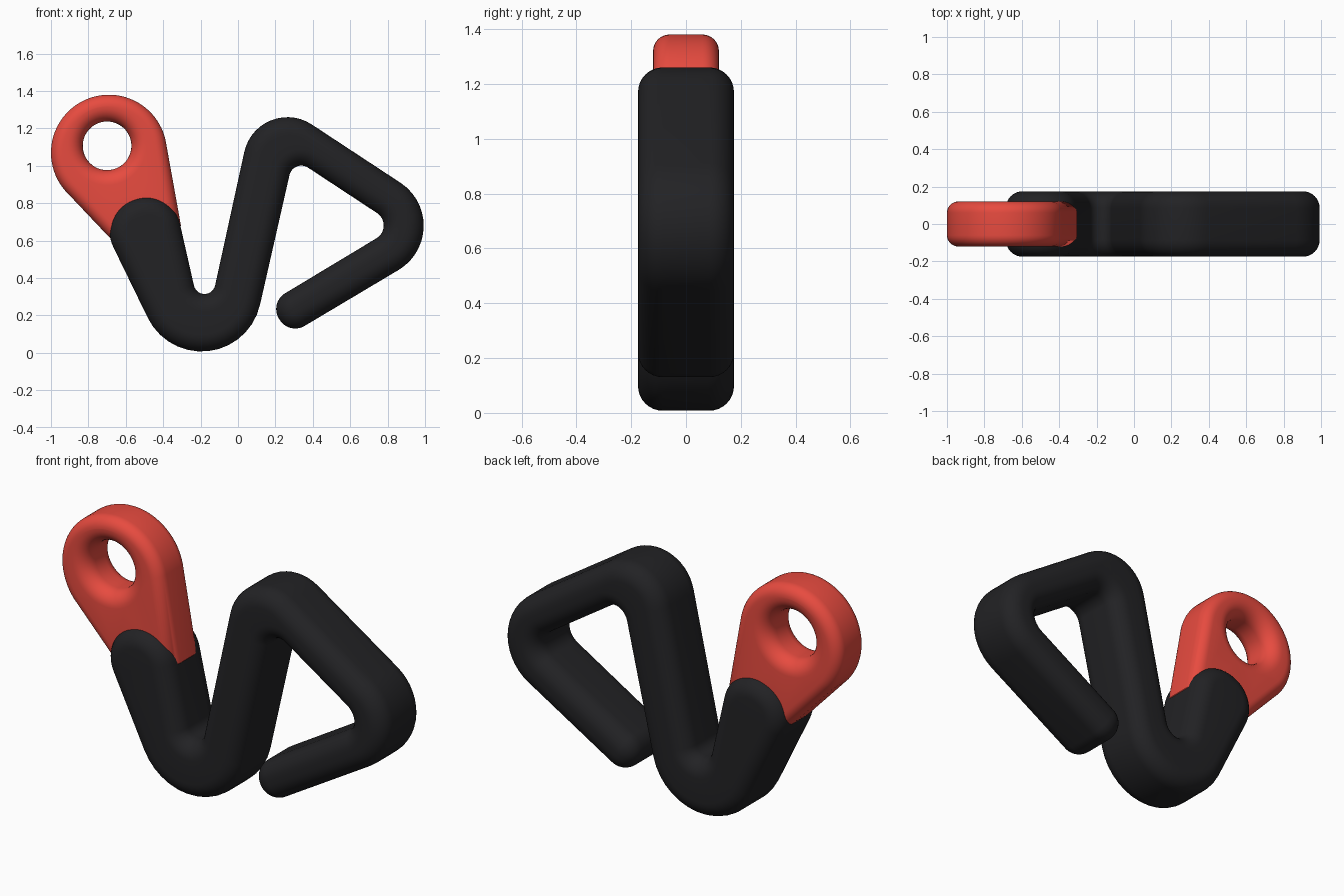
import bpy, bmesh
from math import sin, cos, pi, radians, tan
from mathutils import Vector

if "Cube" in bpy.data.objects:
    bpy.data.objects.remove(bpy.data.objects["Cube"])


def rounded(corners, steps=14):
    """Closed outline (x, z) from corners given as x, z, fillet radius."""
    out = []
    for i, (x, z, r) in enumerate(corners):
        p = Vector((x, z))
        if r == 0:
            out.append(p)
            continue
        a = (Vector(corners[i - 1][:2]) - p).normalized()
        b = (Vector(corners[(i + 1) % len(corners)][:2]) - p).normalized()
        half = a.angle(b) / 2
        centre = p + (a + b).normalized() * (r / sin(half))
        start = p + a * (r / tan(half)) - centre
        end = p + b * (r / tan(half)) - centre
        sweep = pi - 2 * half
        for k in range(steps + 1):
            t = k / steps
            out.append(centre + (start * sin((1 - t) * sweep) + end * sin(t * sweep)) / sin(sweep))
    return out


def inset(pts, d):
    """Move a closed outline by d along its mitred inner normals."""
    n = len(pts)
    area = sum(pts[i - 1].x * pts[i].y - pts[i].x * pts[i - 1].y for i in range(n))
    s = 1 if area > 0 else -1
    res = []
    for i in range(n):
        e1 = (pts[i] - pts[i - 1]).normalized()
        e2 = (pts[(i + 1) % n] - pts[i]).normalized()
        n1, n2 = Vector((-e1.y, e1.x)) * s, Vector((-e2.y, e2.x)) * s
        res.append(pts[i] + (n1 + n2) * (d / (1 + n1.dot(n2))))
    return res


def thick_plate(name, loops, half, colour, steps=8):
    """Extrude outlines along y with rounded rims; loops = (points, rim radius, side)."""
    bm = bmesh.new()
    front, back = [], []
    for pts, rim, side in loops:
        angles = [pi / 2 * k / steps for k in range(steps + 1)]
        layers = [(rim * (1 - sin(a)), -half + rim * (1 - cos(a))) for a in angles]
        layers += [(d, -y) for d, y in reversed(layers)]
        rings = [[bm.verts.new((p.x, y, p.y)) for p in inset(pts, d * side)] for d, y in layers]
        n = len(pts)
        for r0, r1 in zip(rings, rings[1:]):
            for i in range(n):
                bm.faces.new((r0[i - 1], r0[i], r1[i], r1[i - 1]))
        for ring, store in ((rings[0], front), (rings[-1], back)):
            store += [bm.edges.get((ring[i - 1], ring[i])) for i in range(n)]
    for edges, ny in ((front, -1), (back, 1)):
        bmesh.ops.triangle_fill(bm, edges=edges, use_beauty=True, normal=(0, ny, 0))
    bmesh.ops.recalc_face_normals(bm, faces=bm.faces)
    mesh = bpy.data.meshes.new(name)
    bm.to_mesh(mesh)
    bm.free()
    mat = bpy.data.materials.new(name + "_paint")
    mat.diffuse_color = colour
    mat.use_nodes = True
    mat.node_tree.nodes["Principled BSDF"].inputs["Base Color"].default_value = mat.diffuse_color
    mesh.materials.append(mat)
    obj = bpy.data.objects.new(name, mesh)
    bpy.context.collection.objects.link(obj)
    bpy.context.view_layer.objects.active = obj
    obj.select_set(True)
    bpy.ops.object.shade_smooth_by_angle(angle=radians(35))
    obj.select_set(False)


# Black bent hook
hook = rounded([
    (-0.757, 0.751, 0.185), (-0.357, 0.896, 0.185),   # left arm end
    (-0.178, 0.106, 0.058),                           # inside of lower bend
    (0.107, 1.41, 0.236), (1.236, 0.668, 0.275),      # outer top and right bends
    (0.272, 0.094, 0.098), (0.168, 0.268, 0.098),     # free tip
    (0.849, 0.678, 0.08), (0.296, 1.042, 0.065),      # inner right and top bends
    (-0.084, -0.63, 0.32),                            # outside of lower bend
])
thick_plate("bent_hook", [(hook, 0.09, 1)], 0.175, (0.016, 0.016, 0.018, 1))

# Red eyelet plate, its lower end buried in the hook
cx, cz, r = -0.69, 1.07, 0.31
eye = [Vector((cx + r * cos(a), cz + r * sin(a)))
       for a in (radians(12.7 + 207.3 * k / 48) for k in range(49))]
eye += [Vector(p) for p in ((-0.69, 0.62), (-0.6, 0.54), (-0.4, 0.54), (-0.305, 0.68))]
hole = [Vector((-0.7 + 0.13 * cos(2 * pi * k / 48), 1.107 + 0.13 * sin(2 * pi * k / 48)))
        for k in range(48)]
thick_plate("eyelet", [(eye, 0.06, 1), (hole, 0.08, -1)], 0.12, (0.8, 0.07, 0.05, 1))
